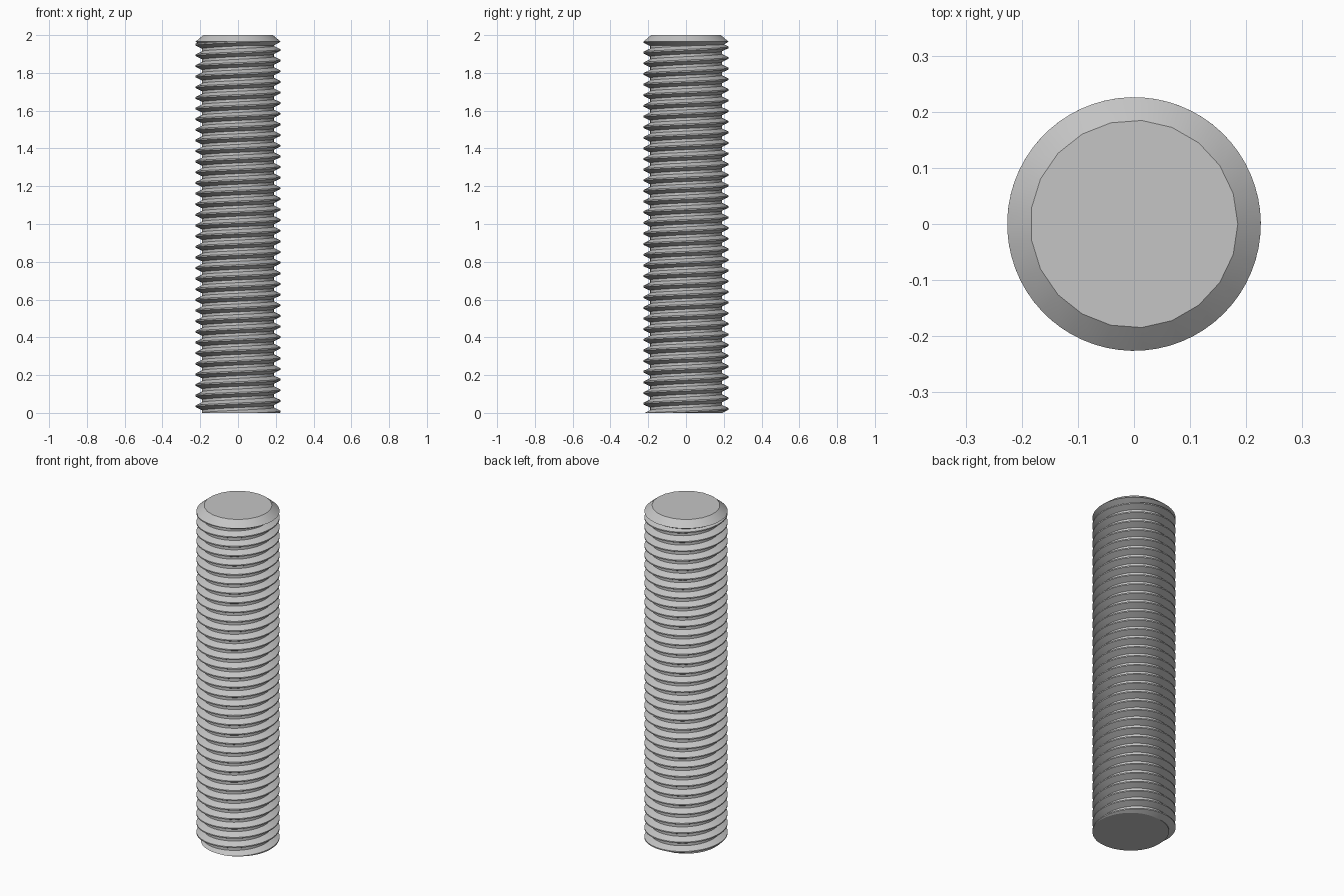
import bpy, bmesh, math

if "Cube" in bpy.data.objects:
    bpy.data.objects.remove(bpy.data.objects["Cube"])

HEIGHT = 2.0
CREST, ROOT, TIP = 0.226, 0.190, 0.185   # radii
PITCH = 0.0563
SIDES = 63                               # steps per turn
COLLAR = 1.965                           # where the chamfer starts
START = math.radians(-45)                # where the thread runs out below

steel = bpy.data.materials.new("grey steel")
steel.use_nodes = True
colour = (0.56, 0.56, 0.56, 1)
steel.diffuse_color = colour
steel.node_tree.nodes["Principled BSDF"].inputs["Base Color"].default_value = colour


def add_object(name, bm):
    bmesh.ops.recalc_face_normals(bm, faces=bm.faces)
    mesh = bpy.data.meshes.new(name)
    bm.to_mesh(mesh)
    bm.free()
    obj = bpy.data.objects.new(name, mesh)
    mesh.materials.append(steel)
    bpy.context.collection.objects.link(obj)
    bpy.ops.object.select_all(action='DESELECT')
    obj.select_set(True)
    bpy.context.view_layer.objects.active = obj
    bpy.ops.object.shade_smooth_by_angle(angle=math.radians(25))
    return obj


def ring(bm, radius, z, count):
    return [bm.verts.new((radius * math.cos(math.tau * i / count),
                          radius * math.sin(math.tau * i / count), z))
            for i in range(count)]


# Threaded shaft: a flat-crested tooth swept along a helix, trimmed at both ends
profile = [(-1 / 16, CREST), (1 / 16, CREST), (3 / 8, ROOT), (5 / 8, ROOT)]
bm = bmesh.new()
turns = math.ceil(HEIGHT / PITCH) + 4
rows = []
for i in range(turns * SIDES):
    a = START + math.tau * i / SIDES
    rows.append([bm.verts.new((r * math.cos(a), r * math.sin(a),
                               PITCH * (i / SIDES - 2 + h)))
                 for h, r in profile])
for i in range(len(rows) - SIDES - 1):
    lower = rows[i] + [rows[i + SIDES][0]]
    upper = rows[i + 1] + [rows[i + SIDES + 1][0]]
    for k in range(len(profile)):
        bm.faces.new((lower[k], upper[k], upper[k + 1], lower[k + 1]))

for z, direction in ((0, -1), (COLLAR, 1)):
    geom = bm.verts[:] + bm.edges[:] + bm.faces[:]
    bmesh.ops.bisect_plane(bm, geom=geom, dist=1e-6, plane_co=(0, 0, z),
                           plane_no=(0, 0, direction), clear_outer=True)
    rim = [e for e in bm.edges if e.is_boundary
           and all(abs(v.co.z - z) < 1e-4 for v in e.verts)]
    bmesh.ops.edgeloop_fill(bm, edges=rim)
add_object("threaded_shaft", bm)

# Chamfered tip: a round collar narrowing to a coarser flat end
bm = bmesh.new()
under = ring(bm, ROOT, COLLAR - 0.02, SIDES)
edge = ring(bm, CREST, COLLAR, SIDES)
top = ring(bm, TIP, HEIGHT, SIDES // 3)
for i in range(SIDES):
    j = (i + 1) % SIDES
    bm.faces.new((under[i], under[j], edge[j], edge[i]))
    k = ((i + 1) // 3) % len(top)
    bm.faces.new((edge[i], edge[j], top[k]))
    if i % 3 == 1:
        bm.faces.new((edge[j], top[(k + 1) % len(top)], top[k]))
bm.faces.new(top)
bm.faces.new(under[::-1])
add_object("chamfered_tip", bm)
